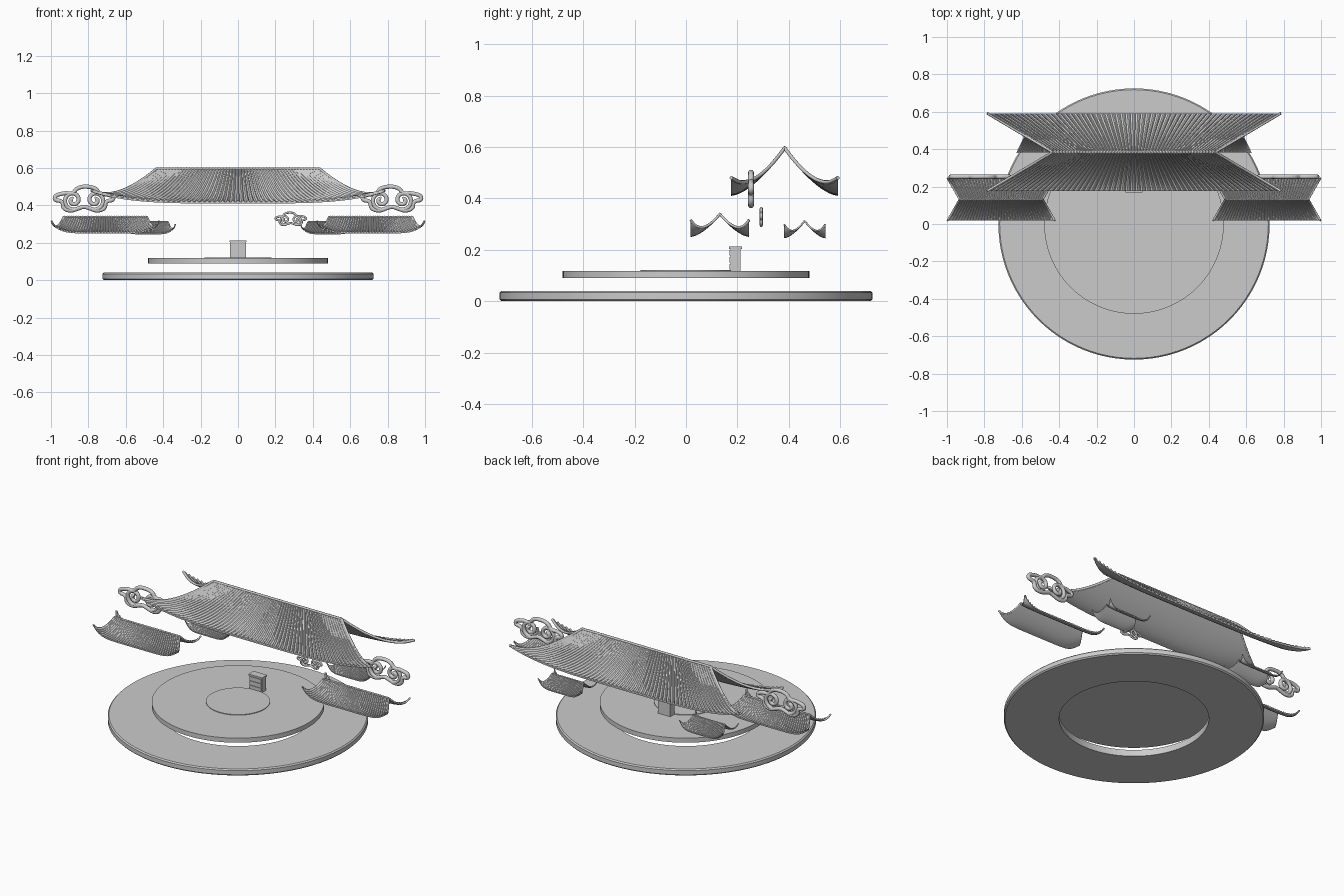
import bpy, bmesh, math

if "Cube" in bpy.data.objects:
    bpy.data.objects.remove(bpy.data.objects["Cube"])

grey = bpy.data.materials.new("stone_grey")
grey.diffuse_color = (0.6, 0.6, 0.6, 1)
grey.use_nodes = True
grey.node_tree.nodes["Principled BSDF"].inputs["Base Color"].default_value = grey.diffuse_color


def finish(name, bm, angle=35):
    """Turn a bmesh into a shaded object."""
    bmesh.ops.recalc_face_normals(bm, faces=bm.faces)
    me = bpy.data.meshes.new(name)
    bm.to_mesh(me)
    bm.free()
    me.materials.append(grey)
    ob = bpy.data.objects.new(name, me)
    bpy.context.collection.objects.link(ob)
    bpy.context.view_layer.objects.active = ob
    ob.select_set(True)
    bpy.ops.object.shade_smooth_by_angle(angle=math.radians(angle))
    ob.select_set(False)
    return ob


def lathe(name, profile, segs=96):
    """Spin a closed (radius, z) profile round the z axis."""
    bm = bmesh.new()
    rings = []
    for k in range(segs):
        a = 2 * math.pi * k / segs
        rings.append([bm.verts.new((r * math.cos(a), r * math.sin(a), z)) for r, z in profile])
    n = len(profile)
    for k in range(segs):
        p, q = rings[k], rings[(k + 1) % segs]
        for i in range(n):
            bm.faces.new((p[i], p[(i + 1) % n], q[(i + 1) % n], q[i]))
    return finish(name, bm)


def disc(name, r, z0, z1):
    bm = bmesh.new()
    bmesh.ops.create_cone(bm, cap_ends=True, segments=96, radius1=r, radius2=r, depth=z1 - z0)
    bmesh.ops.translate(bm, verts=bm.verts, vec=(0, 0, (z0 + z1) / 2))
    return finish(name, bm)


def box(bm, x, y, z):
    """Box between (min, max) pairs."""
    ret = bmesh.ops.create_cube(bm, size=1)
    for v in ret["verts"]:
        v.co = [p[0] + (c + 0.5) * (p[1] - p[0]) for c, p in zip(v.co, (x, y, z))]


def tube(name, paths, radius):
    """Round tubes along paths of (points, closed, smooth)."""
    cu = bpy.data.curves.new(name, "CURVE")
    cu.dimensions = "3D"
    cu.bevel_depth = radius
    cu.bevel_resolution = 3
    cu.resolution_u = 5
    cu.use_fill_caps = True
    for pts, closed in paths:
        sp = cu.splines.new("BEZIER")
        sp.bezier_points.add(len(pts) - 1)
        for b, p in zip(sp.bezier_points, pts):
            b.co = p
            b.handle_left_type = b.handle_right_type = "AUTO"
        sp.use_cyclic_u = closed
    tmp = bpy.data.objects.new(name + "_path", cu)
    bpy.context.collection.objects.link(tmp)
    dg = bpy.context.evaluated_depsgraph_get()
    me = bpy.data.meshes.new_from_object(tmp.evaluated_get(dg))
    bpy.data.objects.remove(tmp)
    bm = bmesh.new()
    bm.from_mesh(me)
    return finish(name, bm, 60)


def roof(name, cx, cy, eave, ridge, depth, z0, height, lift, power, ribs, trim):
    """Swept two-slope tiled roof with upturned corners and open ends."""
    thick, rib_h = trim * 1.2, trim * 1.3

    def surf(u, s):
        t = 1 - abs(s)
        x = u * (ridge + (eave - ridge) * (1 - t))
        z = z0 + height * t ** 1.6 + lift * abs(u) ** power * (1 - t) ** 3
        return x + cx, cy + s * depth, z

    bm = bmesh.new()
    steps = (0.0, 0.2, 0.35, 0.5, 0.65, 0.8)
    us = [(k + f) / ribs * 2 - 1 for k in range(ribs) for f in steps] + [1.0]
    bumps = [0, 0, 0.8, 1, 0.8, 0] * ribs + [0]
    rows = 24
    top, low = [], []
    for j in range(rows + 1):
        s = j / rows * 2 - 1
        a, b = [], []
        for u, h in zip(us, bumps):
            x, y, z = surf(u, s)
            a.append(bm.verts.new((x, y, z + thick + rib_h * h)))
            b.append(bm.verts.new((x, y, z)))
        top.append(a)
        low.append(b)
    n = len(us) - 1
    for j in range(rows):
        for i in range(n):
            bm.faces.new((top[j][i], top[j][i + 1], top[j + 1][i + 1], top[j + 1][i]))
            bm.faces.new((low[j][i], low[j + 1][i], low[j + 1][i + 1], low[j][i + 1]))
        for i in (0, n):
            bm.faces.new((top[j][i], top[j + 1][i], low[j + 1][i], low[j][i]))
    for j in (0, rows):
        for i in range(n):
            bm.faces.new((top[j][i], low[j][i], low[j][i + 1], top[j][i + 1]))
    finish(name, bm, 40)

    # ridge and end trims
    def lifted(u, s):
        x, y, z = surf(u, s)
        return x, y, z + thick

    paths = [([lifted(-1, 0), lifted(0, 0), lifted(1, 0)], False)]
    for u in (-1, 1):
        for d in (-1, 1):
            paths.append(([lifted(u, d * k / 6) for k in range(7)], False))
    tube(name + "_trim", paths, trim)


def cloud(name, cx, cy, cz, k, side):
    """Scalloped outline tube holding two spirals."""
    outline = [(-.157, .002), (-.125, .022), (-.085, .026), (-.062, .052), (-.015, .064),
               (.035, .055), (.062, .03), (.11, .028), (.157, .002), (.118, -.018),
               (.108, -.05), (.07, -.063), (.03, -.052), (0, -.044), (-.03, -.052),
               (-.07, -.063), (-.108, -.05), (-.118, -.018)]

    def place(x, z):
        return cx + side * x * k, cy, cz + z * k

    paths = [([place(x, z) for x, z in outline], True)]
    for m in (-1, 1):
        curl = []
        for i in range(19):
            a = -math.pi / 2 + i * math.pi / 6
            r = 0.045 * (1 - i / 18) + 0.006
            curl.append(place(m * (0.058 + r * math.cos(a)), -0.008 + r * math.sin(a)))
        paths.append((curl, False))
    tube(name, paths, 0.0115 * k)


# base ring and raised platform
lathe("base_ring", [(.417, 0), (.718, 0), (.725, .007), (.725, .033), (.718, .04), (.417, .04)])
disc("platform", .48, .09, .118)
disc("centre_inlay", .178, .117, .122)

# small cabinet with overhanging top and drawer fronts
bm = bmesh.new()
box(bm, (-.042, .042), (.173, .213), (.117, .205))
box(bm, (-.046, .046), (.168, .217), (.204, .212))
for i in range(3):
    z = .124 + i * .027
    box(bm, (-.037, .037), (.169, .175), (z, z + .021))
finish("cabinet", bm)

# main roof
roof("main_roof", 0, .384, .785, .435, .208, .41, .178, .062, 4, 57, .007)

# side roofs in mirrored pairs
for side, label in ((-1, "left"), (1, "right")):
    roof(label + "_front_roof", side * .71, .132, .287, .222, .114, .25, .083, .06, 7, 37, .005)
    roof(label + "_rear_roof", side * .48, .462, .145, .106, .08, .245, .063, .05, 6, 31, .0035)
    cloud(label + "_cloud", side * .823, .253, .436, 1, side)

# single small cloud
cloud("small_cloud", .282, .293, .328, .52, 1)
